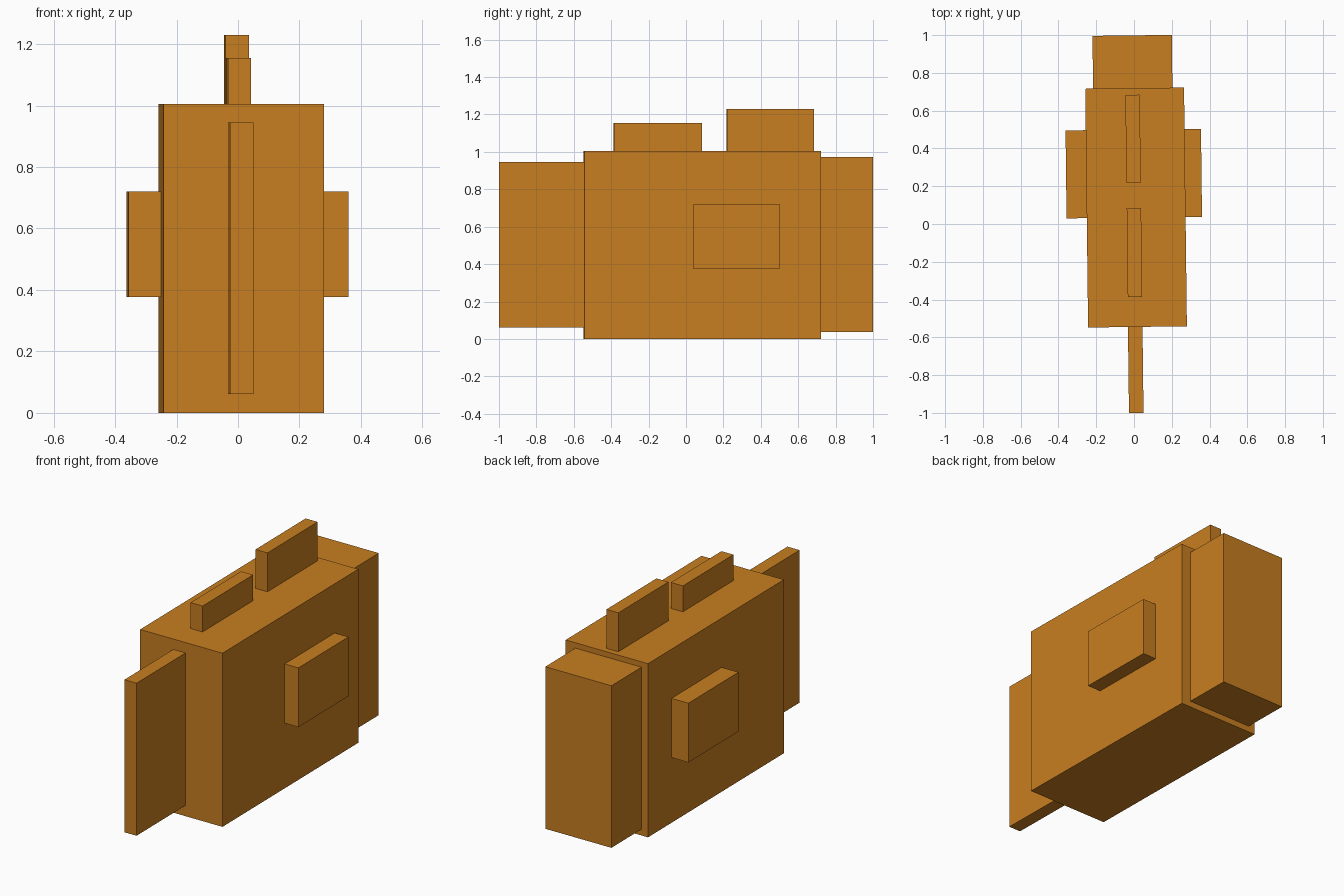
import bpy
import math
from mathutils import Matrix

if "Cube" in bpy.data.objects:
    bpy.data.objects.remove(bpy.data.objects["Cube"])

TURN = Matrix.Rotation(0.0119, 4, 'Z')  # whole model sits slightly turned

orange = bpy.data.materials.new("orange")
orange.diffuse_color = (0.58, 0.21, 0.015, 1)
orange.use_nodes = True
orange.node_tree.nodes["Principled BSDF"].inputs["Base Color"].default_value = orange.diffuse_color


def box(name, x, y, z):
    """Box between the given (min, max) ranges, turned with the model."""
    bpy.ops.mesh.primitive_cube_add(size=1)
    ob = bpy.context.object
    ob.name = name
    ranges = (x, y, z)
    size = [b - a for a, b in ranges]
    centre = [(a + b) / 2 for a, b in ranges]
    ob.data.transform(TURN @ Matrix.Translation(centre) @ Matrix.Diagonal((*size, 1)))
    ob.data.materials.append(orange)
    return ob


# Main block
box("body", (-0.2495, 0.2735), (-0.545, 0.719), (0, 1.005))

# Thin upright plate in front and thick block behind
box("front_plate", (-0.0385, 0.0385), (-1.0, -0.545), (0.062, 0.945))
box("back_block", (-0.208, 0.212), (0.719, 0.9985), (0.036, 0.974))

# Side pads
box("left_pad", (-0.3565, -0.2495), (0.034, 0.4995), (0.377, 0.72))
box("right_pad", (0.2735, 0.3605), (0.034, 0.4995), (0.377, 0.72))

# Top fins
box("front_fin", (-0.0375, 0.0385), (-0.386, 0.084), (1.005, 1.155))
box("rear_fin", (-0.0375, 0.0385), (0.218, 0.684), (1.005, 1.23))
